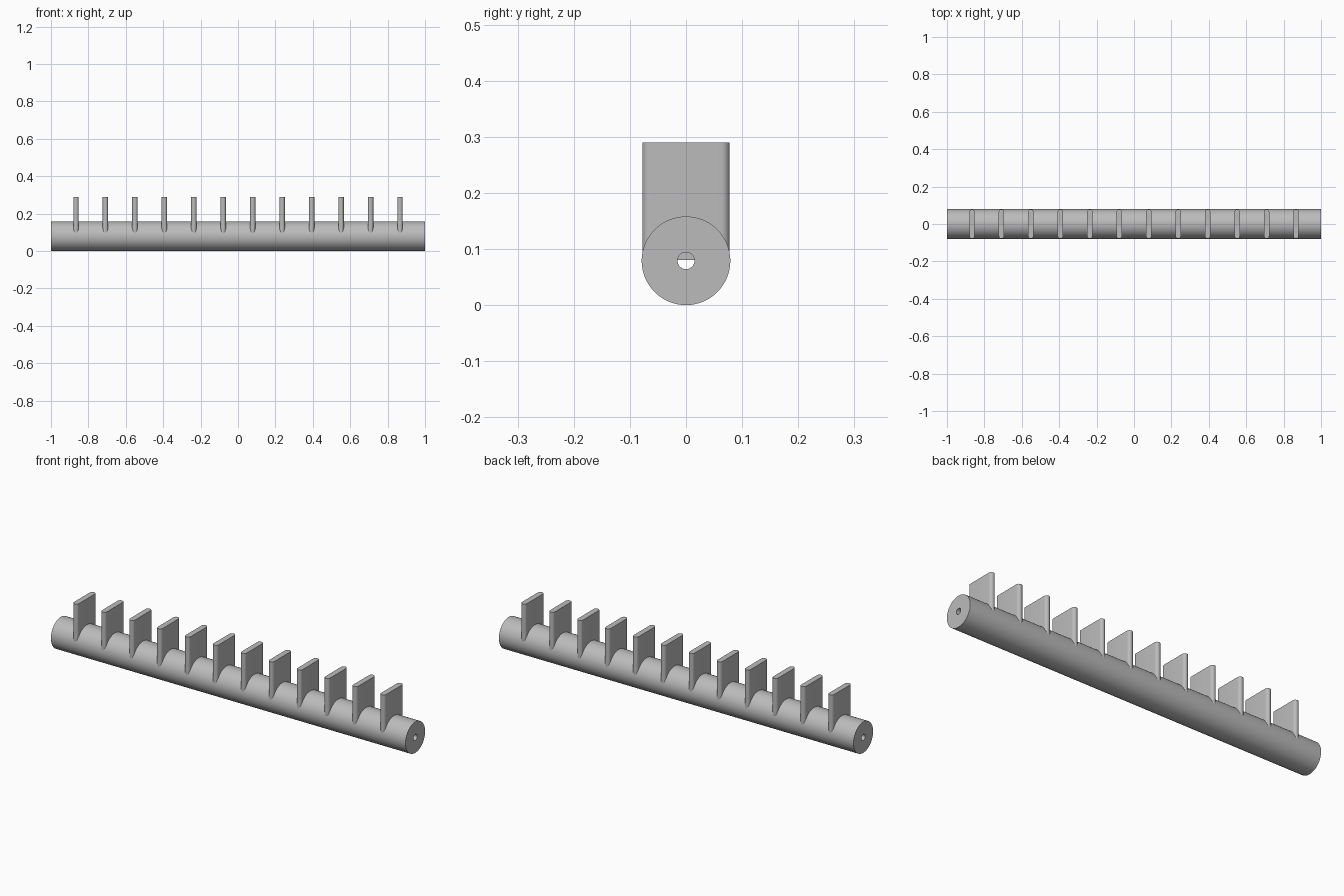
import bpy
import bmesh
from math import cos, sin, pi, radians

cube = bpy.data.objects.get("Cube")
if cube:
    bpy.data.objects.remove(cube, do_unlink=True)

ROD_RADIUS = 0.079
BORE_RADIUS = 0.015
FIN_COUNT = 12
FIN_SPACING = 0.1575
FIN_HALF_DEPTH = 0.0778
FIN_HALF_THICKNESS = 0.0145
FIN_BASE, FIN_TOP = 0.08, 0.29

grey = bpy.data.materials.new("plain grey")
grey.use_nodes = True
grey.diffuse_color = (0.5, 0.5, 0.5, 1)
grey.node_tree.nodes["Principled BSDF"].inputs["Base Color"].default_value = grey.diffuse_color


def finish(name, bm):
    """Turn a bmesh into a smooth-shaded object with sharp edges kept."""
    bmesh.ops.recalc_face_normals(bm, faces=bm.faces)
    mesh = bpy.data.meshes.new(name)
    bm.to_mesh(mesh)
    bm.free()
    mesh.materials.append(grey)
    obj = bpy.data.objects.new(name, mesh)
    bpy.context.collection.objects.link(obj)
    bpy.ops.object.select_all(action="DESELECT")
    obj.select_set(True)
    bpy.context.view_layer.objects.active = obj
    bpy.ops.object.shade_smooth_by_angle(angle=radians(35))
    return obj


# Rod: a tube section spun round the x axis, with a narrow bore through it
bm = bmesh.new()
section = [(-1, BORE_RADIUS), (-1, ROD_RADIUS), (1, ROD_RADIUS), (1, BORE_RADIUS)]
verts = [bm.verts.new((x, 0, ROD_RADIUS + r)) for x, r in section]
edges = [bm.edges.new((verts[i], verts[(i + 1) % 4])) for i in range(4)]
bmesh.ops.spin(bm, geom=verts + edges, cent=(0, 0, ROD_RADIUS), axis=(1, 0, 0),
               angle=2 * pi, steps=96, use_duplicate=False)
bmesh.ops.remove_doubles(bm, verts=bm.verts, dist=0.0001)
finish("rod", bm)

# Fins: upright plates with fully rounded front and back edges
STEPS = 16
bm = bmesh.new()
outline = []
for side in (1, -1):
    for i in range(STEPS + 1):
        a = pi * i / STEPS
        outline.append((side * FIN_HALF_THICKNESS * cos(a),
                        side * (FIN_HALF_DEPTH - FIN_HALF_THICKNESS + FIN_HALF_THICKNESS * sin(a))))
face = bm.faces.new([bm.verts.new((x, y, FIN_BASE)) for x, y in outline])
raised = bmesh.ops.extrude_face_region(bm, geom=[face], use_keep_orig=True)["geom"]
bmesh.ops.translate(bm, vec=(0, 0, FIN_TOP - FIN_BASE),
                    verts=[v for v in raised if isinstance(v, bmesh.types.BMVert)])
first = finish("fin_1", bm)
for i in range(FIN_COUNT):
    fin = first
    if i:
        fin = bpy.data.objects.new(f"fin_{i + 1}", first.data)
        bpy.context.collection.objects.link(fin)
    fin.location.x = (i - (FIN_COUNT - 1) / 2) * FIN_SPACING
